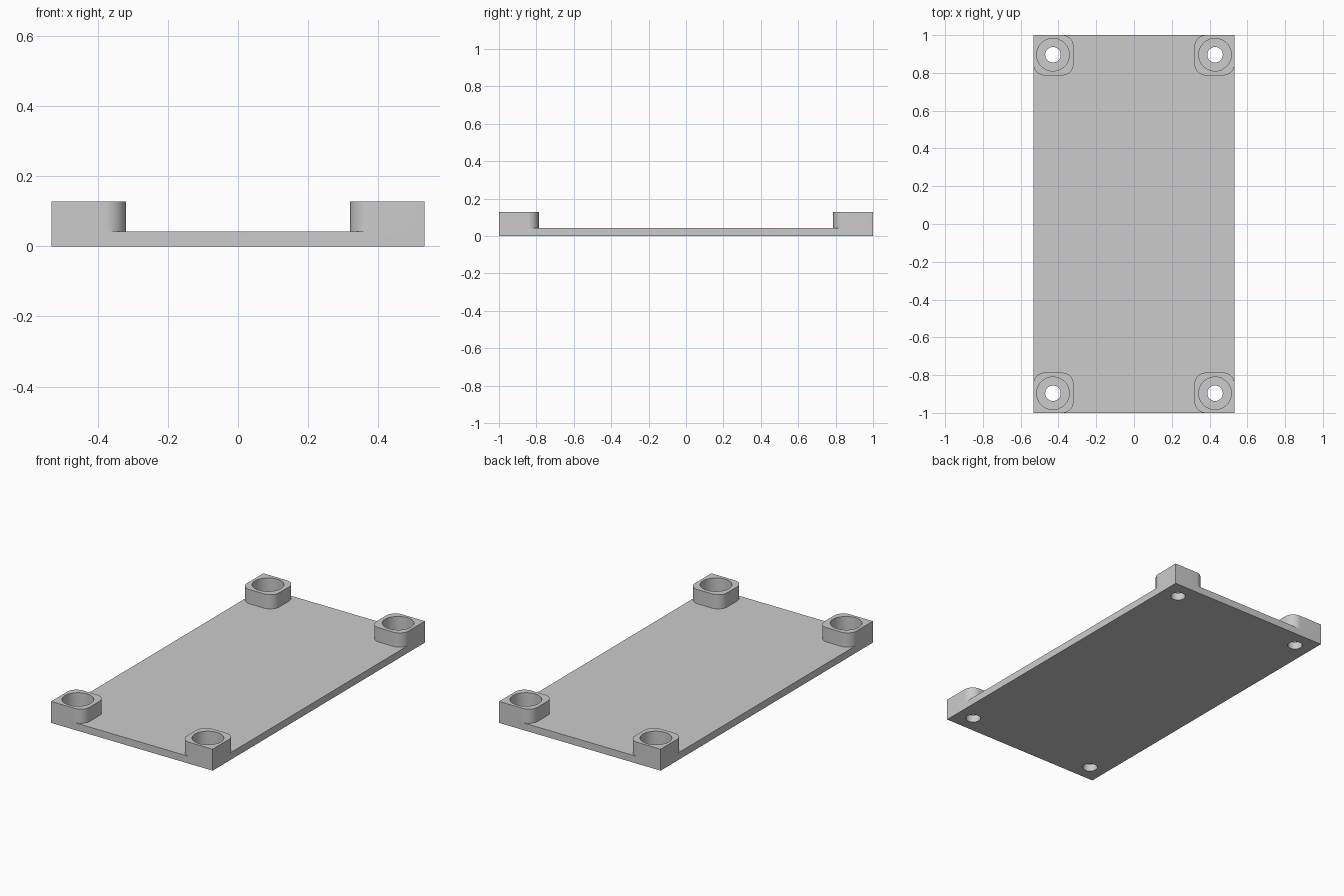
import bpy, bmesh
from math import cos, sin, pi

cube = bpy.data.objects.get("Cube")
if cube:
    bpy.data.objects.remove(cube, do_unlink=True)

HX, HY = 0.533, 1.0            # half width and half length of the plate
PLATE_TOP, BOSS_TOP = 0.043, 0.128
BOSS, ROUND = 0.213, 0.06      # boss side and corner radius
INSET = 0.104                  # hole centre to plate edge
BORE_R, HOLE_R = 0.086, 0.041

grey = bpy.data.materials.new("light grey")
grey.use_nodes = True
grey.diffuse_color = (0.6, 0.6, 0.6, 1)
grey.node_tree.nodes["Principled BSDF"].inputs["Base Color"].default_value = (0.6, 0.6, 0.6, 1)


def prism(name, outline, z0, z1):
    """Extrude a counter-clockwise outline from z0 to z1."""
    bm = bmesh.new()
    face = bm.faces.new([bm.verts.new((x, y, z0)) for x, y in outline])
    top = bmesh.ops.extrude_face_region(bm, geom=[face])["geom"]
    bmesh.ops.translate(bm, vec=(0, 0, z1 - z0),
                        verts=[v for v in top if isinstance(v, bmesh.types.BMVert)])
    bmesh.ops.recalc_face_normals(bm, faces=bm.faces)
    mesh = bpy.data.meshes.new(name)
    bm.to_mesh(mesh)
    bm.free()
    mesh.materials.append(grey)
    obj = bpy.data.objects.new(name, mesh)
    bpy.context.collection.objects.link(obj)
    return obj


def arc(cx, cy, r, start, sweep, n):
    return [(cx + r * cos(start + sweep * i / n), cy + r * sin(start + sweep * i / n))
            for i in range(n + 1)]


def circle(cx, cy, r):
    return arc(cx, cy, r, 0, 2 * pi, 64)[:-1]


def boss_outline(sx, sy):
    """Square pad with three rounded corners; the one at the plate corner is sharp."""
    x0, x1, y0, y1 = HX - BOSS, HX, HY - BOSS, HY
    pts = [(x1, y1)]
    pts += arc(x0 + ROUND, y1 - ROUND, ROUND, pi / 2, pi / 2, 12)
    pts += arc(x0 + ROUND, y0 + ROUND, ROUND, pi, pi / 2, 12)
    pts += arc(x1 - ROUND, y0 + ROUND, ROUND, 1.5 * pi, pi / 2, 12)
    return [(sx * x, sy * y) for x, y in pts]


def combine(target, tool, operation):
    """Apply a boolean and discard the tool object."""
    tool.hide_render = True
    mod = target.modifiers.new(operation, "BOOLEAN")
    mod.operation, mod.solver, mod.object = operation, "EXACT", tool
    bpy.context.view_layer.objects.active = target
    bpy.ops.object.modifier_apply(modifier=mod.name)
    bpy.data.objects.remove(tool, do_unlink=True)


# Base plate
plate = prism("mounting_plate", [(-HX, -HY), (HX, -HY), (HX, HY), (-HX, HY)], 0, PLATE_TOP)

# Corner bosses, each with a wide bore above a narrow through hole
for sx in (-1, 1):
    for sy in (-1, 1):
        cx, cy = sx * (HX - INSET), sy * (HY - INSET)
        combine(plate, prism("corner_boss", boss_outline(sx, sy), 0, BOSS_TOP), "UNION")
        combine(plate, prism("bore_cutter", circle(cx, cy, BORE_R), PLATE_TOP, 0.2), "DIFFERENCE")
        combine(plate, prism("hole_cutter", circle(cx, cy, HOLE_R), -0.1, 0.2), "DIFFERENCE")

# Smooth the round walls, keep the edges crisp
bpy.ops.object.select_all(action="DESELECT")
plate.select_set(True)
bpy.context.view_layer.objects.active = plate
bpy.ops.object.shade_smooth_by_angle(angle=pi / 6)
